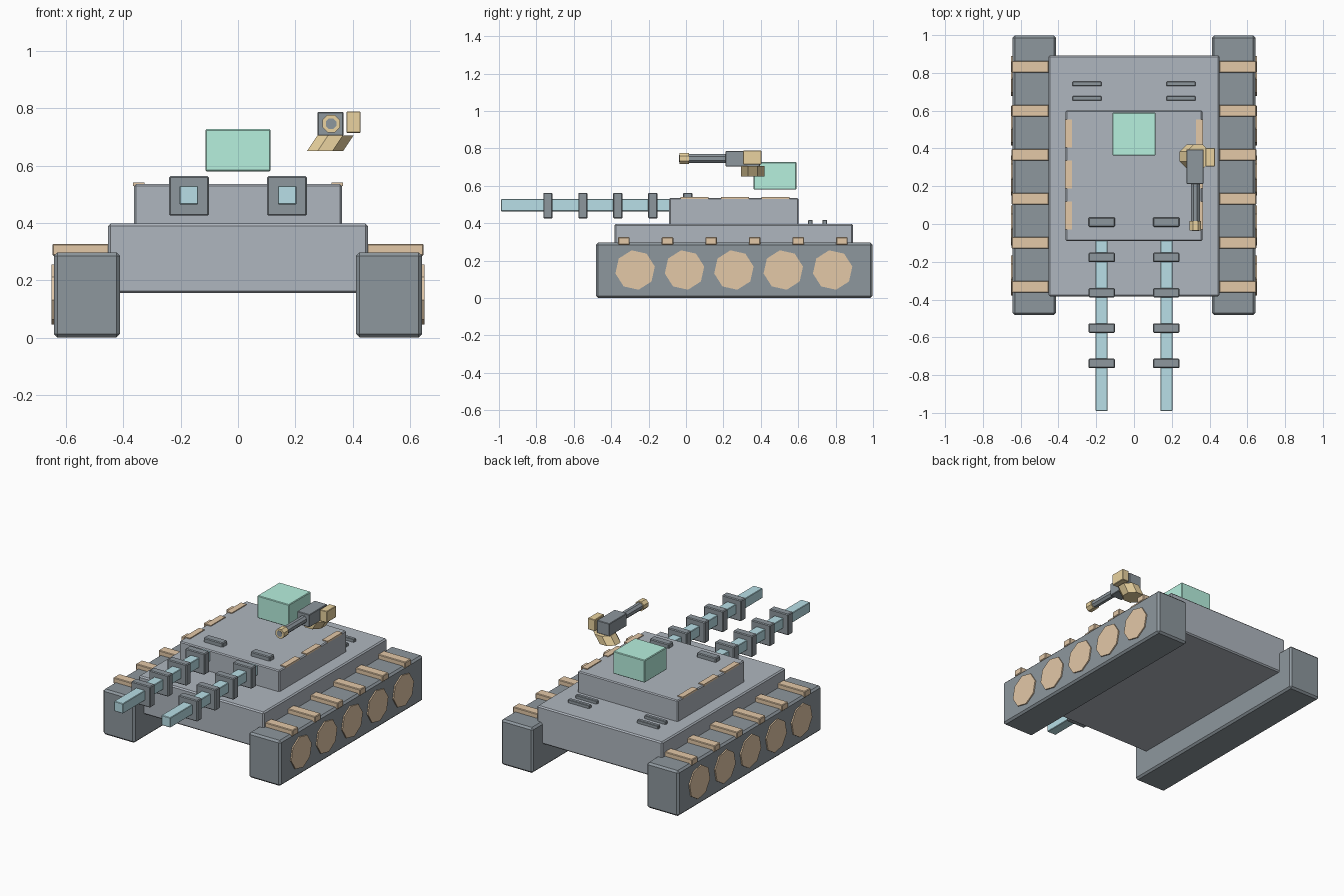
import bpy, bmesh, math
from mathutils import Matrix

if "Cube" in bpy.data.objects:
    bpy.data.objects.remove(bpy.data.objects["Cube"])


def material(name, rgb):
    m = bpy.data.materials.new(name)
    m.diffuse_color = (*rgb, 1)
    m.use_nodes = True
    m.node_tree.nodes["Principled BSDF"].inputs["Base Color"].default_value = m.diffuse_color
    return m


HULL = material("hull_grey", (0.43, 0.47, 0.52))
DARK = material("dark_steel", (0.27, 0.31, 0.34))
TAN = material("tan", (0.77, 0.58, 0.39))
GOLD = material("gold", (0.82, 0.65, 0.35))
BLUE = material("pale_blue", (0.48, 0.74, 0.80))
GREEN = material("mint", (0.47, 0.87, 0.73))


def finish(name, bm, mat):
    bmesh.ops.recalc_face_normals(bm, faces=bm.faces)
    me = bpy.data.meshes.new(name)
    bm.to_mesh(me)
    bm.free()
    ob = bpy.data.objects.new(name, me)
    bpy.context.collection.objects.link(ob)
    me.materials.append(mat)
    return ob


def box(name, x, y, z, mat, bevel=0.0):
    """Box from (min, max) ranges, with an optional small chamfer."""
    bm = bmesh.new()
    bmesh.ops.create_cube(bm, size=1)
    for v in bm.verts:
        v.co = [r[0] if c < 0 else r[1] for c, r in zip(v.co, (x, y, z))]
    ob = finish(name, bm, mat)
    if bevel:
        mod = ob.modifiers.new("chamfer", "BEVEL")
        mod.width = bevel
        mod.segments = 1
    return ob


def prism(name, centre, radius, depth, axis, mat, sides=8, turn=22.5, shear=0.0):
    """Regular prism along an axis; shear slides its upper end in x."""
    bm = bmesh.new()
    bmesh.ops.create_cone(bm, cap_ends=True, segments=sides, radius1=radius,
                          radius2=radius, depth=depth,
                          matrix=Matrix.Rotation(math.radians(turn), 4, 'Z'))
    for v in bm.verts:
        v.co.x += shear * v.co.z / depth
    if axis == 'X':
        bm.transform(Matrix.Rotation(math.pi / 2, 4, 'Y'))
    elif axis == 'Y':
        bm.transform(Matrix.Rotation(math.pi / 2, 4, 'X'))
    bm.transform(Matrix.Translation(centre))
    return finish(name, bm, mat)


def span(c, half):
    return (c - half, c + half)


# Hull and turret
box("hull", (-0.453, 0.453), (-0.383, 0.893), (0.155, 0.397), HULL, 0.008)
box("turret", (-0.362, 0.362), (-0.09, 0.602), (0.39, 0.535), HULL, 0.006)

for s, side in ((-1, "left"), (1, "right")):
    def sx(a, b):
        return tuple(sorted((s * a, s * b)))

    # Running gear: track block, wheel discs, top cleats
    box(f"track_{side}", sx(0.412, 0.642), (-0.482, 0.998), (0.0, 0.297), DARK, 0.012)
    for i in range(5):
        prism(f"wheel_{side}_{i}", (s * 0.625, -0.272 + 0.264 * i, 0.15),
              0.107, 0.05, 'X', TAN, turn=10)
    for i in range(6):
        box(f"cleat_{side}_{i}", sx(0.45, 0.648), span(-0.332 + 0.233 * i, 0.031),
            (0.285, 0.326), TAN, 0.004)

    # Edge plates along the turret roof
    for i in range(3):
        box(f"roof_plate_{side}_{i}", sx(0.327, 0.366), span(0.045 + 0.217 * i, 0.075),
            (0.529, 0.541), TAN)

    # Engine deck slats
    for i in range(2):
        box(f"vent_slat_{side}_{i}", sx(0.172, 0.326), span(0.665 + 0.077 * i, 0.012),
            (0.39, 0.418), DARK, 0.003)

    # Twin rails with square collars
    box(f"main_barrel_{side}", sx(0.139, 0.204), (-0.99, 0.05), (0.464, 0.529), BLUE, 0.003)
    for i in range(5):
        box(f"barrel_collar_{side}_{i}", sx(0.101, 0.240), span(-0.738 + 0.187 * i, 0.025),
            (0.425, 0.563), DARK, 0.005)

# Sight housing above the turret
box("sight_housing", (-0.114, 0.114), (0.362, 0.590), (0.58, 0.727), GREEN, 0.004)

# Roof gun: leaning pedestal, receiver, barrel, muzzle, ammunition box
prism("gun_pedestal", (0.322, 0.357, 0.678), 0.068, 0.054, 'Z', GOLD, shear=0.036)
box("gun_receiver", (0.278, 0.368), (0.212, 0.395), (0.704, 0.787), DARK, 0.003)
prism("gun_barrel", (0.325, 0.094, 0.746), 0.025, 0.25, 'Y', DARK)
prism("gun_muzzle", (0.325, -0.009, 0.746), 0.033, 0.05, 'Y', GOLD)
prism("gun_bore", (0.325, -0.03, 0.746), 0.02, 0.014, 'Y', DARK)
box("ammo_box", (0.378, 0.428), (0.305, 0.403), (0.714, 0.789), GOLD, 0.003)
